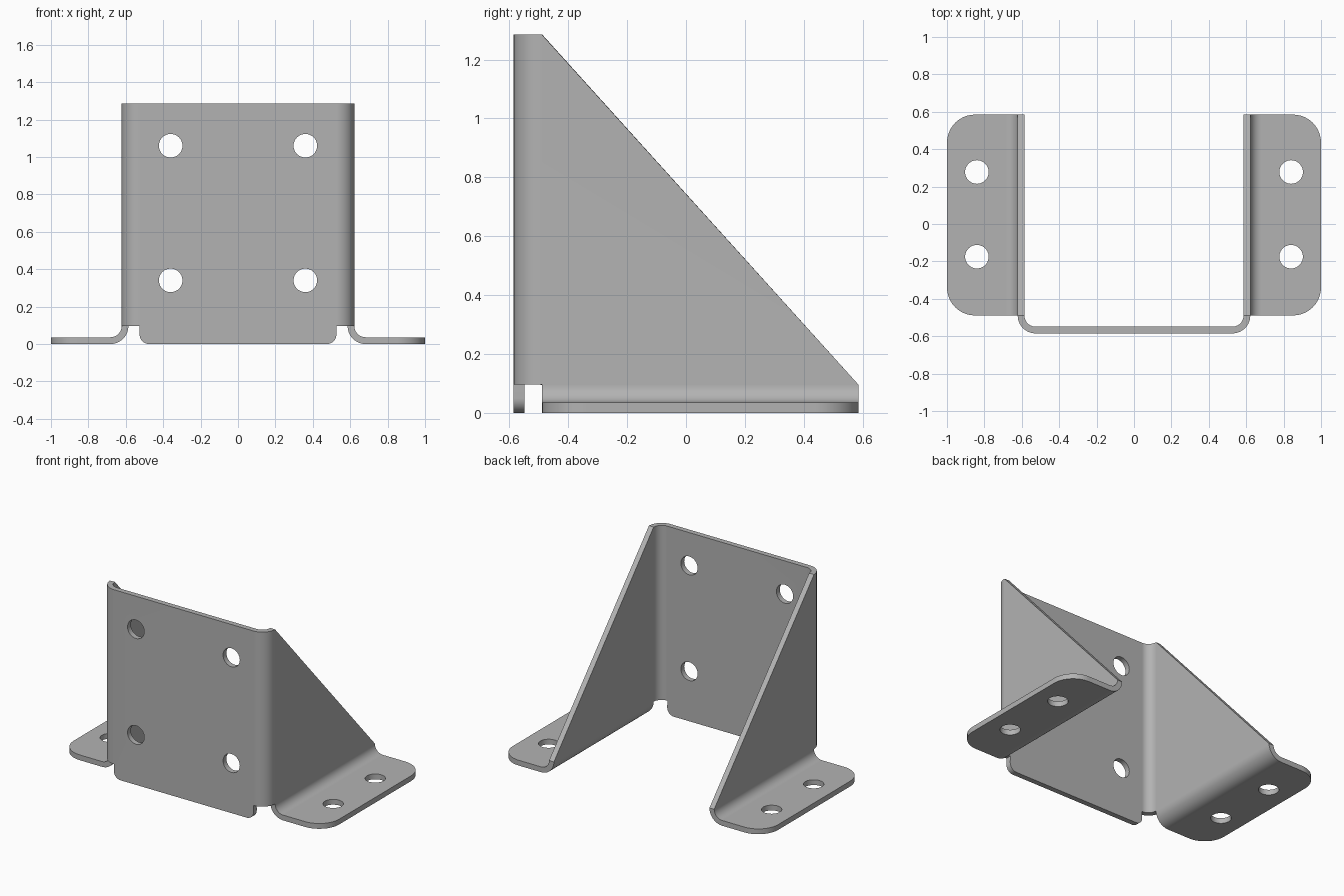
import bpy, bmesh
from math import sin, cos, pi, radians
from mathutils import Matrix, Vector

cube = bpy.data.objects.get("Cube")
if cube:
    bpy.data.objects.remove(cube, do_unlink=True)

T = 0.036                 # sheet thickness
R = 0.078                 # bend radius at mid sheet
FRONT, BACK = -0.585, 0.585
TOP = 1.285
WALL = 0.604              # mid plane of side wall
BEND_X = WALL - R         # start of the corner bend
MID_Y = FRONT + T / 2
WALL_Y = MID_Y + R        # front edge of side wall
FOOT_Z = T / 2
WALL_Z = FOOT_Z + R       # bottom edge of side wall
FOOT_X = WALL + R         # start of the flat foot


def arc(cx, cy, r, start, end, n=10):
    """Points on an arc, angles in degrees."""
    angles = [radians(start + (end - start) * i / n) for i in range(n + 1)]
    return [(cx + r * cos(a), cy + r * sin(a)) for a in angles]


def strip(bm, a, b):
    """Band of quads between two rows of points."""
    for i in range(len(a) - 1):
        face(bm, [a[i], a[i + 1], b[i + 1], b[i]])


def face(bm, pts):
    bm.faces.new([bm.verts.new(p) for p in pts])


# Half of the folded sheet, as a mid surface
bm = bmesh.new()

# Front panel with rounded lower tab
tab = arc(BEND_X - 0.05, 0.05, 0.05, -90, 0, 8)
outline = [(0, 0)] + tab + [(BEND_X, WALL_Z), (BEND_X, TOP), (0, TOP)]
face(bm, [(x, MID_Y, z) for x, z in outline])

# Vertical corner bend
bend = arc(BEND_X, WALL_Y, R, -90, 0)
strip(bm, [(x, y, WALL_Z) for x, y in bend], [(x, y, TOP) for x, y in bend])

# Triangular side wall
face(bm, [(WALL, WALL_Y, WALL_Z), (WALL, BACK, WALL_Z), (WALL, WALL_Y, TOP)])

# Bend from wall to foot
bend = arc(FOOT_X, WALL_Z, R, 180, 270)
strip(bm, [(x, WALL_Y, z) for x, z in bend], [(x, BACK, z) for x, z in bend])

# Flat foot with rounded outer corners
c = 0.15
outline = ([(FOOT_X, WALL_Y)] + arc(1 - c, WALL_Y + c, c, -90, 0)
           + arc(1 - c, BACK - c, c, 0, 90) + [(FOOT_X, BACK)])
face(bm, [(x, y, FOOT_Z) for x, y in outline])

bmesh.ops.remove_doubles(bm, verts=bm.verts, dist=0.0005)
bmesh.ops.recalc_face_normals(bm, faces=bm.faces)
mesh = bpy.data.meshes.new("mounting_bracket")
bm.to_mesh(mesh)
bm.free()
bracket = bpy.data.objects.new("mounting_bracket", mesh)
bpy.context.collection.objects.link(bracket)

# Plain grey metal
metal = bpy.data.materials.new("grey_metal")
metal.use_nodes = True
grey = (0.45, 0.45, 0.45, 1)
metal.diffuse_color = grey
metal.node_tree.nodes["Principled BSDF"].inputs["Base Color"].default_value = grey
mesh.materials.append(metal)

# Bolt hole cutters
bm = bmesh.new()
for side in (-1, 1):
    spots = [((side * 0.36, MID_Y, z), Matrix.Rotation(pi / 2, 4, "X")) for z in (0.34, 1.06)]
    spots += [((side * 0.84, y, FOOT_Z), Matrix()) for y in (-0.175, 0.278)]
    for spot, turn in spots:
        bmesh.ops.create_cone(bm, cap_ends=True, segments=40, radius1=0.063, radius2=0.063,
                              depth=0.15, matrix=Matrix.Translation(Vector(spot)) @ turn)
cut_mesh = bpy.data.meshes.new("hole_cutter")
bm.to_mesh(cut_mesh)
bm.free()
cut_mesh.materials.append(metal)
cutter = bpy.data.objects.new("hole_cutter", cut_mesh)
bpy.context.collection.objects.link(cutter)
cutter.hide_render = True

# Mirror, thicken and drill
mirror = bracket.modifiers.new("mirror", "MIRROR")
mirror.use_clip = True
thick = bracket.modifiers.new("thickness", "SOLIDIFY")
thick.thickness = T
thick.offset = 0
thick.use_even_offset = True
thick.use_quality_normals = True
drill = bracket.modifiers.new("holes", "BOOLEAN")
drill.operation = "DIFFERENCE"
drill.solver = "EXACT"
drill.object = cutter

bpy.ops.object.select_all(action="DESELECT")
bracket.select_set(True)
bpy.context.view_layer.objects.active = bracket
for name in ("mirror", "thickness", "holes"):
    bpy.ops.object.modifier_apply(modifier=name)
bpy.data.objects.remove(cutter, do_unlink=True)

# Smooth bends, crisp sheet edges
bpy.ops.object.shade_smooth_by_angle(angle=radians(30))
weighted = bracket.modifiers.new("flat_panels", "WEIGHTED_NORMAL")
weighted.keep_sharp = True
